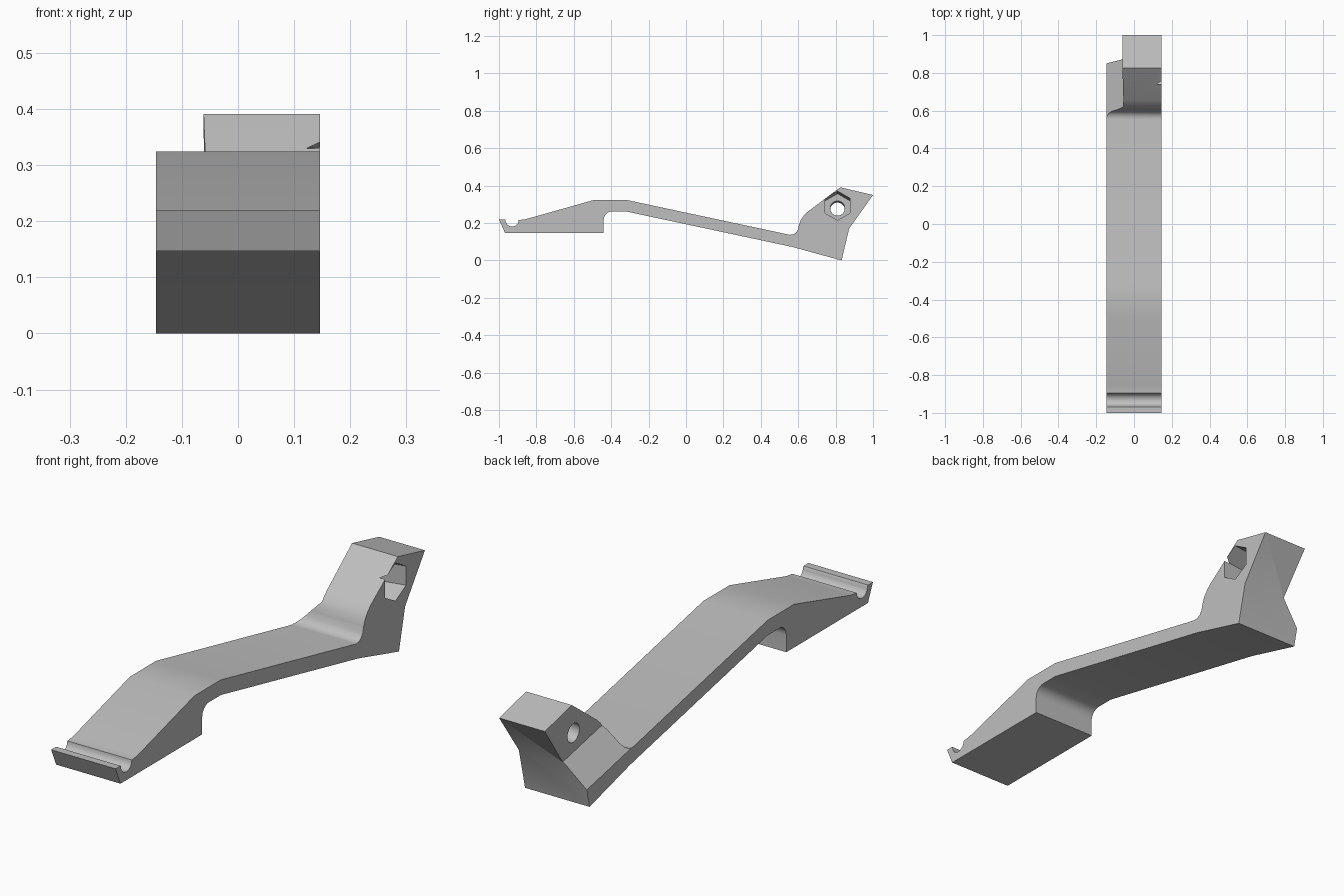
import bpy, bmesh, math
from mathutils import Matrix, Vector

cube = bpy.data.objects.get("Cube")
if cube:
    bpy.data.objects.remove(cube, do_unlink=True)

HALF = 0.146          # half width of the bar
SLOPE = -0.213        # fall of the arm towards the back

grey = bpy.data.materials.new("plain grey")
grey.use_nodes = True
grey.diffuse_color = (0.52, 0.52, 0.52, 1)
grey.node_tree.nodes["Principled BSDF"].inputs["Base Color"].default_value = (0.52, 0.52, 0.52, 1)


def make_object(name, bm):
    bmesh.ops.recalc_face_normals(bm, faces=bm.faces)
    mesh = bpy.data.meshes.new(name)
    bm.to_mesh(mesh)
    bm.free()
    mesh.materials.append(grey)
    obj = bpy.data.objects.new(name, mesh)
    bpy.context.collection.objects.link(obj)
    return obj


def prism(name, points, sweep):
    """Close a polygon and sweep it along a vector."""
    bm = bmesh.new()
    face = bm.faces.new([bm.verts.new(p) for p in points])
    swept = bmesh.ops.extrude_face_region(bm, geom=[face])["geom"]
    bmesh.ops.translate(bm, vec=sweep, verts=[v for v in swept if isinstance(v, bmesh.types.BMVert)])
    return make_object(name, bm)


def arc(cy, cz, r, start, end, steps):
    angles = [math.radians(start + (end - start) * i / steps) for i in range(steps + 1)]
    return [(cy + r * math.cos(a), cz + r * math.sin(a)) for a in angles]


def cut(target, cutter):
    mod = target.modifiers.new(cutter.name, 'BOOLEAN')
    mod.operation = 'DIFFERENCE'
    mod.solver = 'EXACT'
    mod.object = cutter
    bpy.context.view_layer.objects.active = target
    bpy.ops.object.modifier_apply(modifier=mod.name)
    bpy.data.objects.remove(cutter, do_unlink=True)


# Side profile: foot, arm and raised lug in one outline
profile = [(-1, 0.22), (-0.968, 0.147), (-0.44, 0.147)]
profile += arc(-0.395, 0.217, 0.045, 180, 90, 8)               # rounded step under the foot
profile += [(-0.32, 0.262), (0.57, 0.072), (0.832, 0.0), (0.872, 0.17), (1, 0.35), (0.825, 0.391)]
profile += [(0.655, 0.264), (0.632, 0.243), (0.614, 0.217), (0.604, 0.19)]
profile += [(0.598, 0.165), (0.587, 0.148), (0.573, 0.139), (0.555, 0.137)]
profile += [(-0.32, 0.324), (-0.49, 0.324), (-0.86, 0.22), (-0.893, 0.216)]
profile += arc(-0.93, 0.216, 0.035, 0, -180, 12)               # pin groove
profile += [(-0.968, 0.22)]
lever = prism("lever_arm", [(-HALF, y, z) for y, z in profile], (2 * HALF, 0, 0))

# Sloping shelf beside the lug, running parallel to the arm
start = 0.5
top = 0.137 + (start - 0.555) * SLOPE + 0.002
section = [(-HALF, top), (-0.055, top + 0.105), (-0.064, top + 0.4),
           (-0.3, top + 0.4), (-0.3, top - 0.17)]
cut(lever, prism("shelf_cutter", [(x, start, z) for x, z in section], (0, 0.6, 0.6 * SLOPE)))


# Hexagonal nut pocket and bolt hole on a slightly tilted axis
def bore(name, sides, radius, x0, x1):
    ring = []
    for i in range(sides):
        a = 2 * math.pi * i / sides + math.pi / 2
        ring.append((x0, 0.81 + radius * math.cos(a), 0.293 + (x0 - HALF) * 0.11 + radius * math.sin(a)))
    return prism(name, ring, (x1 - x0, 0, (x1 - x0) * 0.11))


cut(lever, bore("nut_pocket_cutter", 6, 0.078, 0.2, 0.02))
cut(lever, bore("bolt_hole_cutter", 32, 0.039, 0.1, -0.2))

# Smooth the fillets, keep the edges crisp
bpy.ops.object.select_all(action='DESELECT')
lever.select_set(True)
bpy.context.view_layer.objects.active = lever
bpy.ops.object.shade_smooth_by_angle(angle=math.radians(30))
